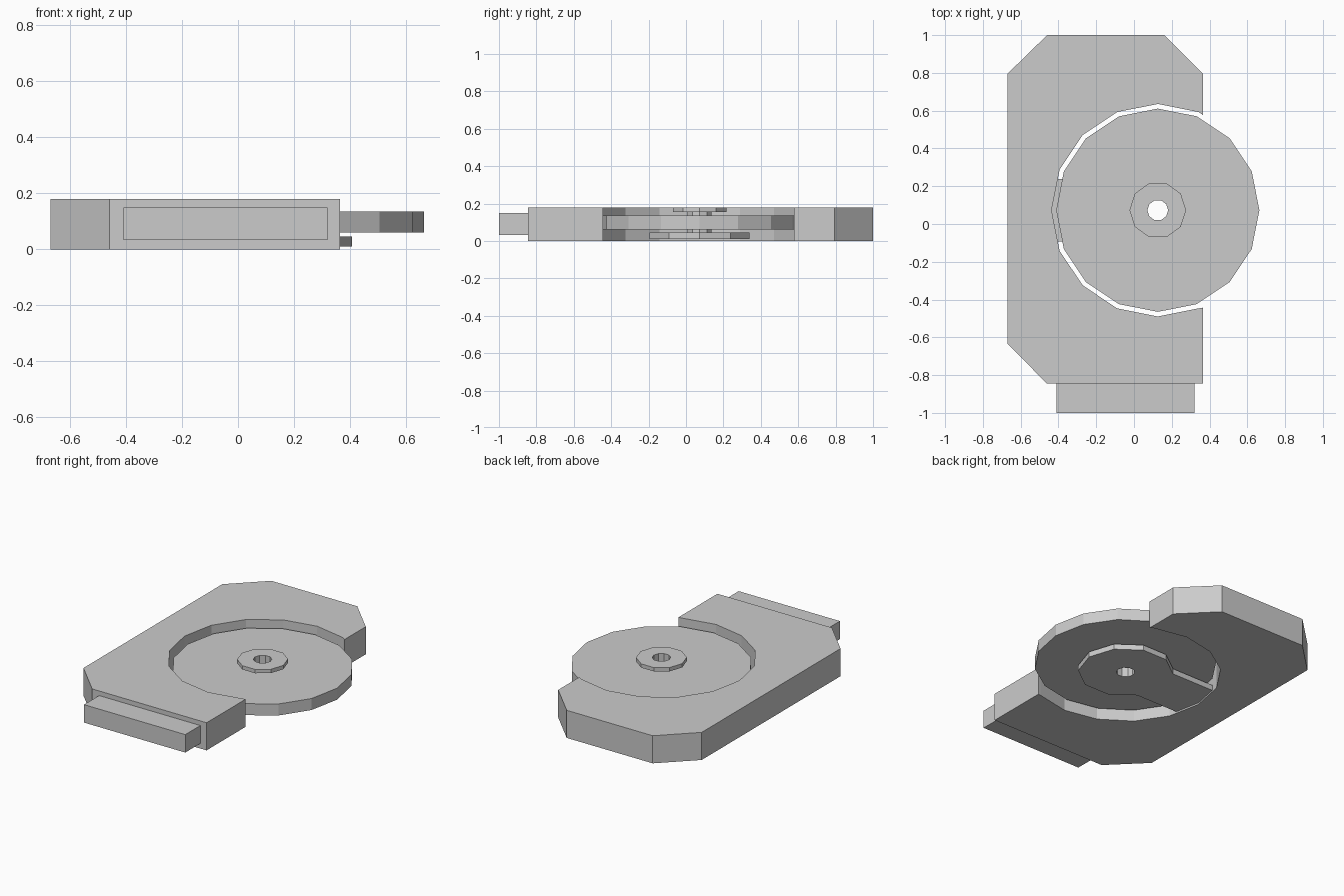
import bpy
import bmesh
from math import cos, sin, pi

cube = bpy.data.objects.get("Cube")
if cube:
    bpy.data.objects.remove(cube)

grey = bpy.data.materials.new("plain grey")
grey.use_nodes = True
grey.diffuse_color = (0.6, 0.6, 0.6, 1)
grey.node_tree.nodes["Principled BSDF"].inputs["Base Color"].default_value = (0.6, 0.6, 0.6, 1)

CX, CY = 0.126, 0.073   # axis of the wheel


def finish(name, bm):
    bmesh.ops.recalc_face_normals(bm, faces=bm.faces)
    mesh = bpy.data.meshes.new(name)
    bm.to_mesh(mesh)
    bm.free()
    mesh.materials.append(grey)
    obj = bpy.data.objects.new(name, mesh)
    bpy.context.collection.objects.link(obj)
    return obj


def prism(name, outline, z0, z1):
    """Extrude a flat outline from z0 to z1."""
    bm = bmesh.new()
    face = bm.faces.new([bm.verts.new((x, y, z0)) for x, y in outline])
    ext = bmesh.ops.extrude_face_region(bm, geom=[face], use_keep_orig=True)
    top = [g for g in ext["geom"] if isinstance(g, bmesh.types.BMVert)]
    bmesh.ops.translate(bm, verts=top, vec=(0, 0, z1 - z0))
    return finish(name, bm)


def polar(radius, k, sides):
    a = 2 * pi * k / sides
    return CX + radius * cos(a), CY + radius * sin(a)


def lathe(name, profile, sides):
    """Revolve a closed (radius, z) profile about the wheel axis."""
    bm = bmesh.new()
    rings = [[bm.verts.new((*polar(r, k, sides), z)) for r, z in profile]
             for k in range(sides)]
    n = len(profile)
    for k in range(sides):
        a, b = rings[k], rings[(k + 1) % sides]
        for i in range(n):
            j = (i + 1) % n
            bm.faces.new((a[i], b[i], b[j], a[j]))
    return finish(name, bm)


# Housing: chamfered block with a round bay open on the right side
EDGE = 0.365
bay = [polar(0.5625, k, 16) for k in range(3, 14)]
housing = [(EDGE, 0.577), *bay, (EDGE, -0.443), (EDGE, -0.845), (-0.46, -0.845),
           (-0.67, -0.635), (-0.67, 0.795), (-0.46, 1.0), (0.16, 1.0), (EDGE, 0.795)]
prism("housing", housing, 0, 0.18)

# Plug at the front end
prism("front_plug", [(-0.41, -1), (0.32, -1), (0.32, -0.84), (-0.41, -0.84)], 0.033, 0.15)

# Wheel sitting in the bay
lathe("wheel", [(0.058, 0.06), (0.538, 0.06), (0.538, 0.135), (0.058, 0.135)], 16)

# Spindle: base plate, stem and cap around an open bore
lathe("spindle", [(0.055, 0.01), (0.281, 0.01), (0.281, 0.045), (0.067, 0.045),
                  (0.067, 0.155), (0.15, 0.155), (0.15, 0.18), (0.055, 0.18)], 10)

# Arm joining the base plate to the housing
plate_side = [polar(0.281, k, 10) for k in (4, 5, 6)]
prism("support_arm", [*plate_side, (-0.44, plate_side[2][1]), (-0.44, plate_side[0][1])],
      0.01, 0.045)
